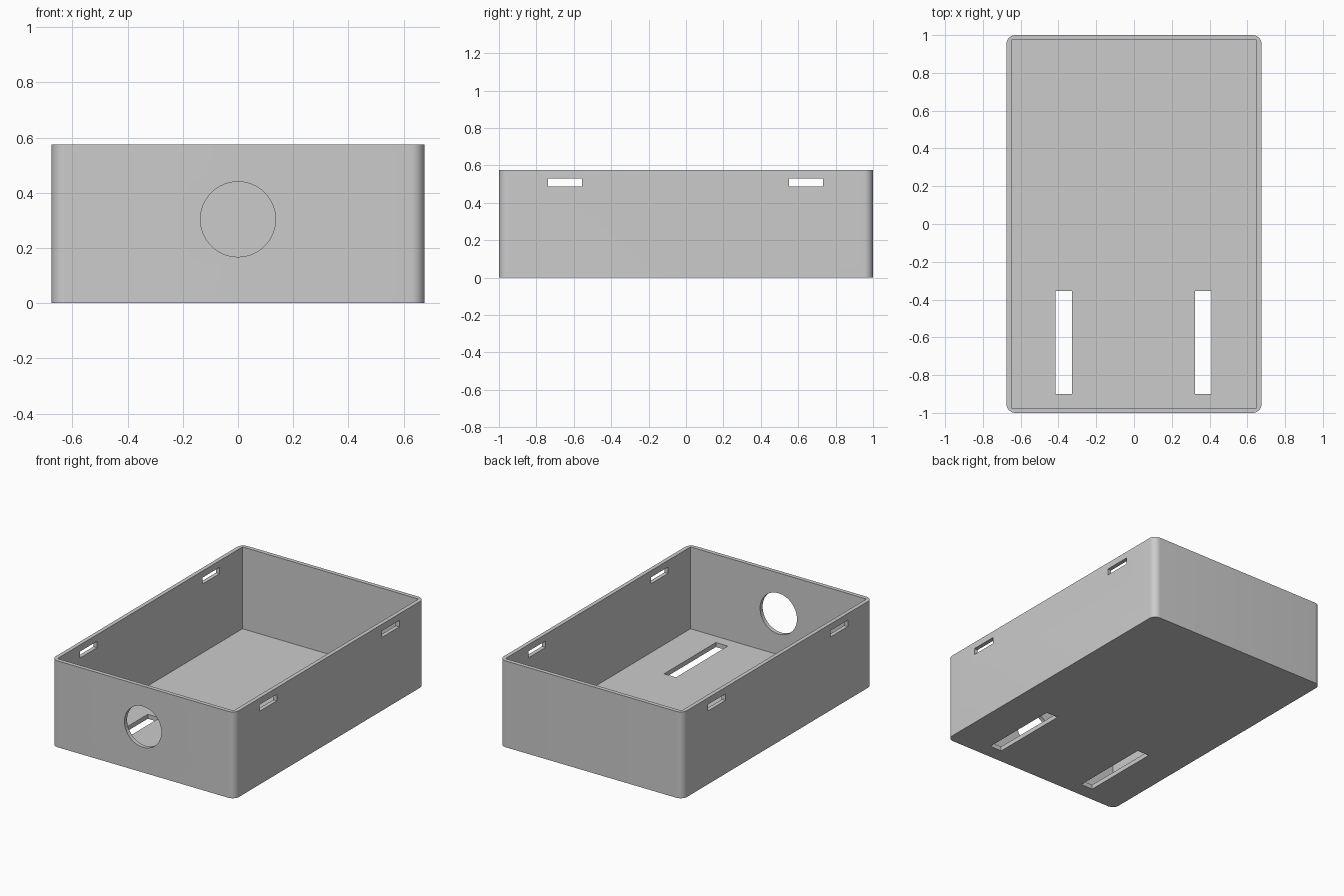
import bpy
import bmesh
from math import radians

cube = bpy.data.objects.get("Cube")
if cube:
    bpy.data.objects.remove(cube, do_unlink=True)

W, L, H = 1.35, 2.0, 0.575
WALL, FLOOR, CORNER = 0.027, 0.03, 0.047

grey = bpy.data.materials.new("light_grey")
grey.use_nodes = True
grey.diffuse_color = (0.6, 0.6, 0.6, 1)
grey.node_tree.nodes["Principled BSDF"].inputs["Base Color"].default_value = (0.6, 0.6, 0.6, 1)


def finish(name, bm):
    mesh = bpy.data.meshes.new(name)
    bm.to_mesh(mesh)
    bm.free()
    mesh.materials.append(grey)
    obj = bpy.data.objects.new(name, mesh)
    bpy.context.collection.objects.link(obj)
    return obj


def block(name, low, high, radius=0):
    """Box between two corners, with optional rounded upright edges."""
    bm = bmesh.new()
    bmesh.ops.create_cube(bm, size=1)
    for v in bm.verts:
        v.co = [(a + b) / 2 + c * (b - a) for a, b, c in zip(low, high, v.co)]
    if radius:
        upright = [e for e in bm.edges
                   if abs(e.verts[0].co.z - e.verts[1].co.z) > 0.01]
        bmesh.ops.bevel(bm, geom=upright, offset=radius, segments=10,
                        profile=0.5, affect='EDGES')
    return finish(name, bm)


# Tray body with rounded outer corners
tray = block("tray", (-W / 2, -L / 2, 0), (W / 2, L / 2, H), CORNER)

# Inner cavity
cutters = [block("cavity_cutter", (WALL - W / 2, WALL - L / 2, FLOOR),
                 (W / 2 - WALL, L / 2 - WALL, H + 0.2))]

# Two long slots in the floor
for x in (-0.372, 0.366):
    cutters.append(block("floor_slot_cutter", (x - 0.044, -0.9, -0.1),
                         (x + 0.044, -0.355, 0.2)))

# Strap slots through both side walls
for y in (-0.647, 0.642):
    cutters.append(block("side_slot_cutter", (-1, y - 0.091, 0.488),
                         (1, y + 0.091, 0.531)))

# Round opening in the front wall
bm = bmesh.new()
bmesh.ops.create_cone(bm, cap_ends=True, segments=64, radius1=0.136,
                      radius2=0.136, depth=0.3)
hole = finish("front_hole_cutter", bm)
hole.rotation_euler.x = radians(90)
hole.location = (0, -L / 2, 0.304)
cutters.append(hole)

for cutter in cutters:
    cutter.hide_render = True
    cutter.hide_set(True)
    cutter.display_type = 'WIRE'
    mod = tray.modifiers.new(cutter.name, 'BOOLEAN')
    mod.operation = 'DIFFERENCE'
    mod.solver = 'EXACT'
    mod.object = cutter

# Bake the cuts, then drop the cutters
bpy.ops.object.select_all(action='DESELECT')
tray.select_set(True)
bpy.context.view_layer.objects.active = tray
for mod in list(tray.modifiers):
    bpy.ops.object.modifier_apply(modifier=mod.name)
for cutter in cutters:
    bpy.data.objects.remove(cutter, do_unlink=True)

bpy.ops.object.shade_smooth_by_angle(angle=radians(30))
